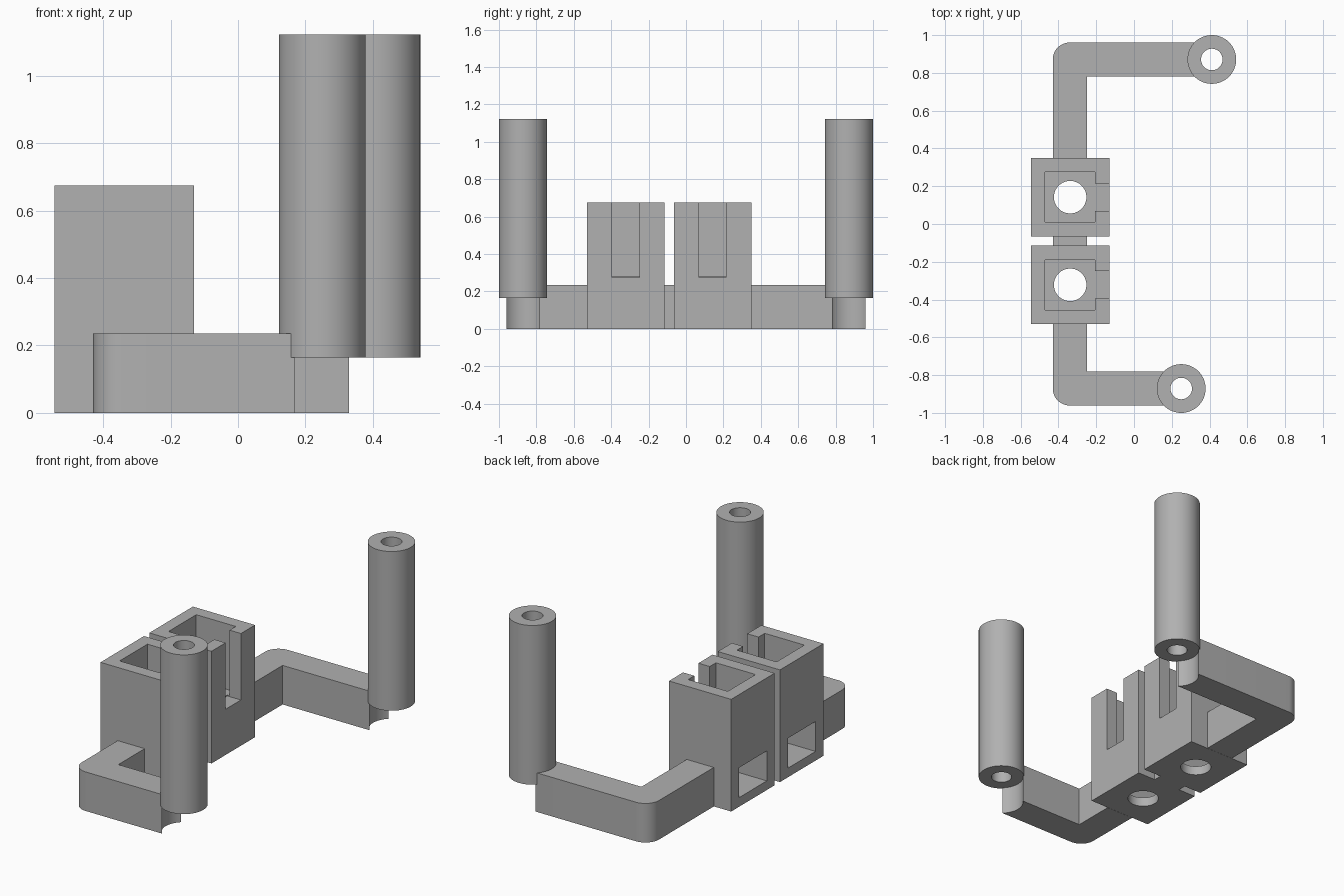
import bpy, bmesh, math
from mathutils import Matrix

cube = bpy.data.objects.get("Cube")
if cube:
    bpy.data.objects.remove(cube, do_unlink=True)

# Single plain grey material
grey = bpy.data.materials.new("plain_grey")
grey.use_nodes = True
colour = (0.44, 0.44, 0.44, 1)
grey.diffuse_color = colour
grey.node_tree.nodes["Principled BSDF"].inputs["Base Color"].default_value = colour


def to_object(name, bm):
    bmesh.ops.recalc_face_normals(bm, faces=bm.faces)
    mesh = bpy.data.meshes.new(name)
    bm.to_mesh(mesh)
    bm.free()
    mesh.materials.append(grey)
    obj = bpy.data.objects.new(name, mesh)
    bpy.context.collection.objects.link(obj)
    return obj


def box(name, x, y, z):
    bm = bmesh.new()
    size = [b - a for a, b in (x, y, z)]
    mid = [(a + b) / 2 for a, b in (x, y, z)]
    bmesh.ops.create_cube(bm, size=1, matrix=Matrix.Translation(mid) @ Matrix.Diagonal((*size, 1)))
    return to_object(name, bm)


def cylinder(name, x, y, z, radius):
    bm = bmesh.new()
    bmesh.ops.create_cone(bm, cap_ends=True, segments=64, radius1=radius, radius2=radius,
                          depth=z[1] - z[0],
                          matrix=Matrix.Translation((x, y, (z[0] + z[1]) / 2)))
    return to_object(name, bm)


def prism(name, outline, z):
    bm = bmesh.new()
    face = bm.faces.new([bm.verts.new((x, y, z[0])) for x, y in outline])
    top = bmesh.ops.extrude_face_region(bm, geom=[face])
    verts = [v for v in top["geom"] if isinstance(v, bmesh.types.BMVert)]
    bmesh.ops.translate(bm, verts=verts, vec=(0, 0, z[1] - z[0]))
    return to_object(name, bm)


def activate(obj):
    bpy.ops.object.select_all(action="DESELECT")
    obj.select_set(True)
    bpy.context.view_layer.objects.active = obj


def cut(obj, *cutters):
    activate(obj)
    for cutter in cutters:
        mod = obj.modifiers.new("cut", "BOOLEAN")
        mod.operation = "DIFFERENCE"
        mod.solver = "EXACT"
        mod.object = cutter
        bpy.ops.object.modifier_apply(modifier=mod.name)
        bpy.data.objects.remove(cutter, do_unlink=True)


def smooth(obj):
    activate(obj)
    bpy.ops.object.shade_smooth_by_angle(angle=math.radians(30))


SPINE_L, SPINE_R = -0.43, -0.25
ARM_Z = (0, 0.235)
POST_R, HOLE_R, SEAT_R = 0.129, 0.057, 0.122
FILLET = 0.09

# Bent arms, each with a scooped end, and the hollow post it carries
for side, sign, post_x, start in (("front", -1, 0.25, 0.53), ("back", 1, 0.412, 0.35)):
    post_y = sign * 0.871
    outer, inner = 0.961, 0.781
    outline = [(SPINE_R, start), (SPINE_R, inner), (post_x, inner), (post_x, outer)]
    for i in range(13):
        a = math.pi / 2 * (1 + i / 12)
        outline.append((SPINE_L + FILLET + FILLET * math.cos(a),
                        outer - FILLET + FILLET * math.sin(a)))
    outline.append((SPINE_L, start))
    arm = prism(side + "_arm", [(x, sign * y) for x, y in outline], ARM_Z)
    cut(arm, cylinder("scoop", post_x, post_y, (-0.1, 0.4), SEAT_R))
    smooth(arm)

    post = cylinder(side + "_post", post_x, post_y, (0.165, 1.123), POST_R)
    cut(post, cylinder("bore", post_x, post_y, (0, 1.3), HOLE_R))
    smooth(post)

# Square sockets: open pocket, side slot, low side window and floor hole
MID_X, HALF, POCKET = -0.338, 0.207, 0.132
for side, mid_y in (("front", -0.322), ("back", 0.142)):
    socket = box(side + "_socket", (MID_X - HALF, MID_X + HALF),
                 (mid_y - HALF, mid_y + HALF), (0, 0.675))
    pocket_y = (mid_y - POCKET, mid_y + POCKET)
    cut(socket,
        box("pocket", (MID_X - POCKET, MID_X + POCKET), pocket_y, (0.28, 0.8)),
        box("slot", (-0.222, 0), (mid_y - 0.073, mid_y + 0.073), (0.275, 0.8)),
        box("window", (-0.7, MID_X + POCKET), pocket_y, (0.055, 0.235)),
        cylinder("floor_hole", MID_X, mid_y, (-0.1, 0.4), 0.086))
    smooth(socket)

# Short bridge joining the two sockets
box("socket_bridge", (SPINE_L, SPINE_R), (-0.115, -0.065), ARM_Z)
